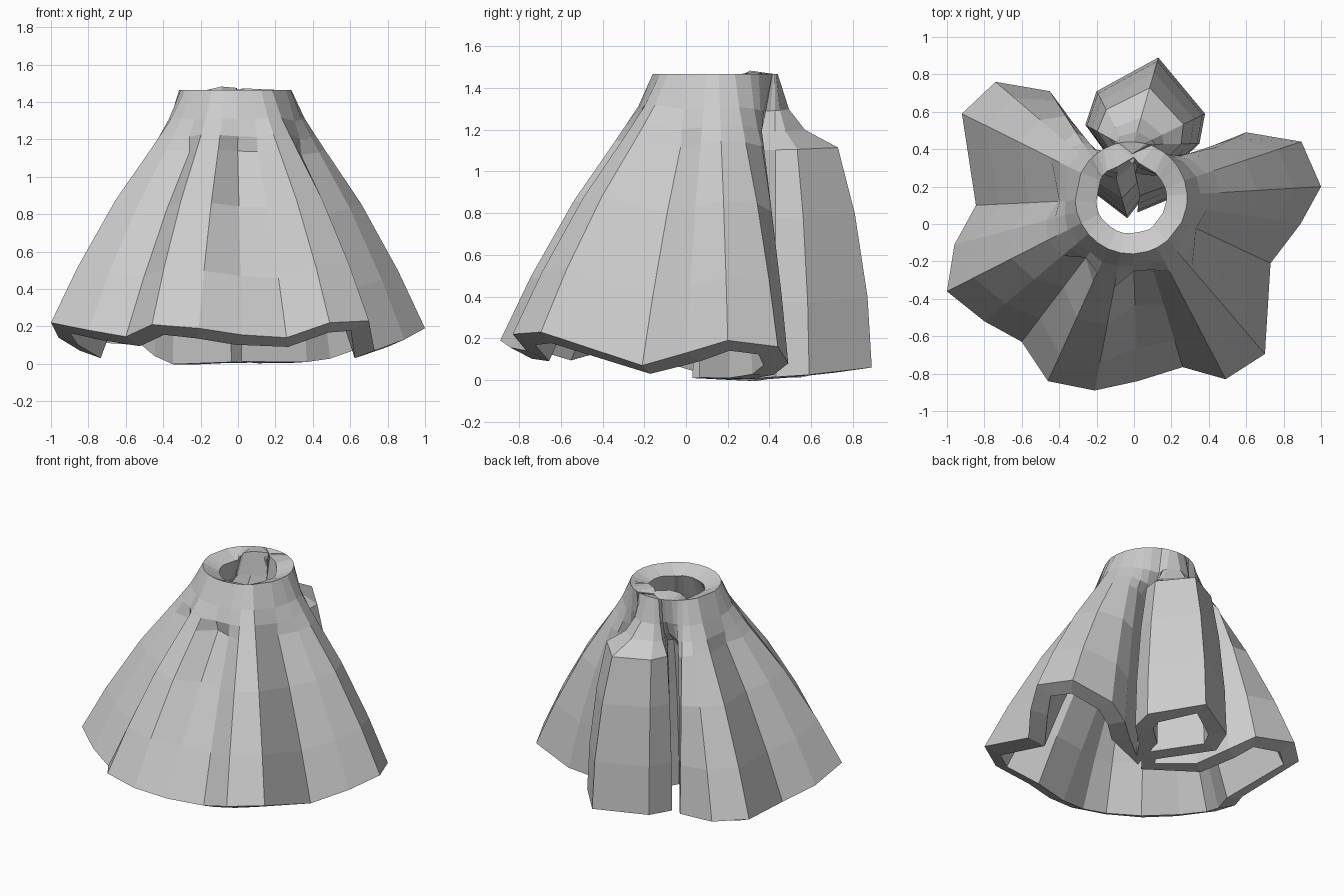
import bpy, bmesh, math

if "Cube" in bpy.data.objects:
    bpy.data.objects.remove(bpy.data.objects["Cube"])

# One plain cloth colour
cloth = bpy.data.materials.new("grey_cloth")
cloth.use_nodes = True
grey = (0.6, 0.6, 0.6, 1)
cloth.diffuse_color = grey
cloth.node_tree.nodes["Principled BSDF"].inputs["Base Color"].default_value = grey

WAIST_X, WAIST_Y, WAIST_Z, WAIST_R = -0.015, 0.14, 1.465, 0.30

# Hem of the hanging cloth, anticlockwise from the front: x, y, z, bulge
# (a negative bulge sinks a pleat valley above the hem)
front_hem = [
    (-.21, -.89, .19, 0), (.02, -.84, .155, -.4), (.26, -.765, .14, -.2),
    (.49, -.83, .22, 0), (.70, -.695, .23, 0), (.73, -.21, .07, -.2),
    (.89, 0, .13, 0), (1, .20, .19, 0), (.895, .44, .16, 0),
]
left_hem = [
    (-.74, .76, .15, 0), (-.92, .59, .15, 0), (-.845, .10, .07, -.2),
    (-.96, -.11, .14, 0), (-1, -.36, .22, 0), (-.80, -.52, .18, 0),
    (-.60, -.63, .145, -.25), (-.46, -.84, .21, 0),
]
# Gathered back fold: x, y, z, bulge, waist angle
back_fold = [
    (.60, .49, .08, .15, 34), (.43, .42, .025, .3, 44), (.29, .30, .005, .6, 54),
    (.10, .15, .005, 1, 66), (.20, .29, .005, 1, 69), (.35, .43, .015, 1, 72),
    (.38, .59, .025, 1, 76), (.13, .89, .06, 1, 87), (-.20, .71, .035, 1, 98),
    (-.26, .53, .015, 1, 103), (-.02, .20, .005, 1, 107), (-.05, .15, .005, 1, 111),
    (-.25, .34, -.005, .8, 120), (-.34, .56, .04, .6, 127), (-.45, .71, .11, .35, 134),
]


def natural(x, y, z, bulge):
    """Waist angle straight above a hem point."""
    return x, y, z, bulge, math.degrees(math.atan2(y - WAIST_Y, x - WAIST_X))


columns = ([natural(*p) for p in front_hem] + back_fold
           + [natural(*p) for p in left_hem])

# Drop below the waist, with the spread of plain cloth and of the bulging fold
levels = [(0, 0, 0), (.12, .10, .12), (.19, .18, .29), (.25, .25, .64),
          (.475, .52, .82), (.76, .80, .955), (1, 1, 1)]

bm = bmesh.new()
rings = []
for drop, plain, full in levels:
    ring = []
    for x, y, z, bulge, angle in columns:
        a = math.radians(angle)
        wx, wy = WAIST_X + WAIST_R * math.cos(a), WAIST_Y + WAIST_R * math.sin(a)
        t = plain + (full - plain) * bulge
        ring.append(bm.verts.new((wx + (x - wx) * t, wy + (y - wy) * t,
                                  WAIST_Z + (z - WAIST_Z) * drop)))
    rings.append(ring)
for upper, lower in zip(rings, rings[1:]):
    for i in range(len(columns)):
        j = (i + 1) % len(columns)
        bm.faces.new((lower[i], lower[j], upper[j], upper[i]))

mesh = bpy.data.meshes.new("pleated_skirt")
bm.to_mesh(mesh)
bm.free()
mesh.materials.append(cloth)
skirt = bpy.data.objects.new("pleated_skirt", mesh)
bpy.context.collection.objects.link(skirt)

# Thick cloth grown inward
thick = skirt.modifiers.new("cloth_thickness", 'SOLIDIFY')
thick.thickness = 0.12
thick.offset = -1
